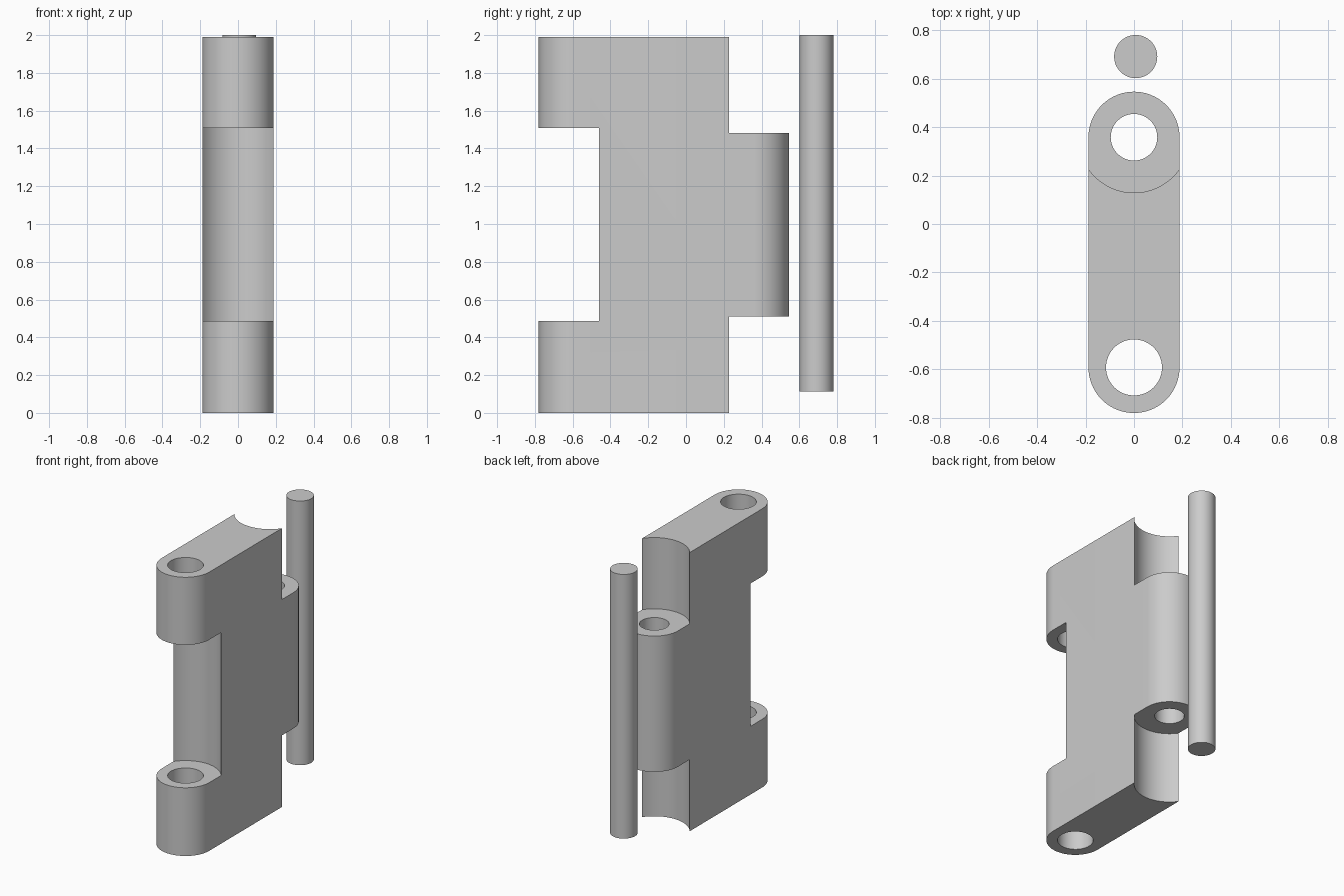
import bpy
import math

cube = bpy.data.objects.get("Cube")
if cube:
    bpy.data.objects.remove(cube, do_unlink=True)

HALF_WIDTH = 0.188            # body half thickness and knuckle radius
CLEARANCE = 0.229             # radius of the knuckle recesses
FRONT, REAR = -0.592, 0.358   # knuckle axes along y
HEIGHT = 1.99

grey = bpy.data.materials.new("plain grey")
grey.use_nodes = True
color = (0.6, 0.6, 0.6, 1)
grey.diffuse_color = color
grey.node_tree.nodes["Principled BSDF"].inputs["Base Color"].default_value = color


def cylinder(name, x, y, radius, bottom, top):
    bpy.ops.mesh.primitive_cylinder_add(
        vertices=96, radius=radius, depth=top - bottom,
        location=(x, y, (bottom + top) / 2))
    obj = bpy.context.object
    obj.name = name
    return obj


def finish(obj):
    obj.data.materials.clear()
    obj.data.materials.append(grey)
    bpy.ops.object.select_all(action='DESELECT')
    obj.select_set(True)
    bpy.context.view_layer.objects.active = obj
    bpy.ops.object.shade_smooth_by_angle(angle=math.radians(30))


def extrude_profile(name, points, height):
    n = len(points)
    verts = [(x, y, z) for z in (0, height) for x, y in points]
    faces = [tuple(reversed(range(n))), tuple(range(n, 2 * n))]
    faces += [(i, (i + 1) % n, n + (i + 1) % n, n + i) for i in range(n)]
    mesh = bpy.data.meshes.new(name)
    mesh.from_pydata(verts, [], faces)
    obj = bpy.data.objects.new(name, mesh)
    bpy.context.collection.objects.link(obj)
    return obj


# Body: a round-ended bar profile, extruded upward
STEPS = 48
profile = []
for start, y in ((0, REAR), (math.pi, FRONT)):
    for i in range(STEPS + 1):
        a = start + math.pi * i / STEPS
        profile.append((HALF_WIDTH * math.cos(a), y + HALF_WIDTH * math.sin(a)))
body = extrude_profile("hinge_link_body", profile, HEIGHT)

# Recesses at the rear ends and front middle, then the two pin bores
cutters = [
    cylinder("rear_lower_recess", 0, REAR, CLEARANCE, -0.1, 0.511),
    cylinder("rear_upper_recess", 0, REAR, CLEARANCE, 1.481, 2.1),
    cylinder("front_recess", 0, FRONT, CLEARANCE, 0.487, 1.507),
    cylinder("front_bore", 0, FRONT, 0.1155, -0.1, 2.1),
    cylinder("rear_bore", 0, REAR, 0.096, 0.3, 1.7),
]
bpy.context.view_layer.objects.active = body
for cutter in cutters:
    mod = body.modifiers.new(cutter.name, 'BOOLEAN')
    mod.operation = 'DIFFERENCE'
    mod.solver = 'EXACT'
    mod.object = cutter
    bpy.ops.object.modifier_apply(modifier=mod.name)
for cutter in cutters:
    bpy.data.objects.remove(cutter, do_unlink=True)
finish(body)

# Loose hinge pin behind the body
finish(cylinder("hinge_pin", 0.007, 0.691, 0.089, 0.114, 2.0))
